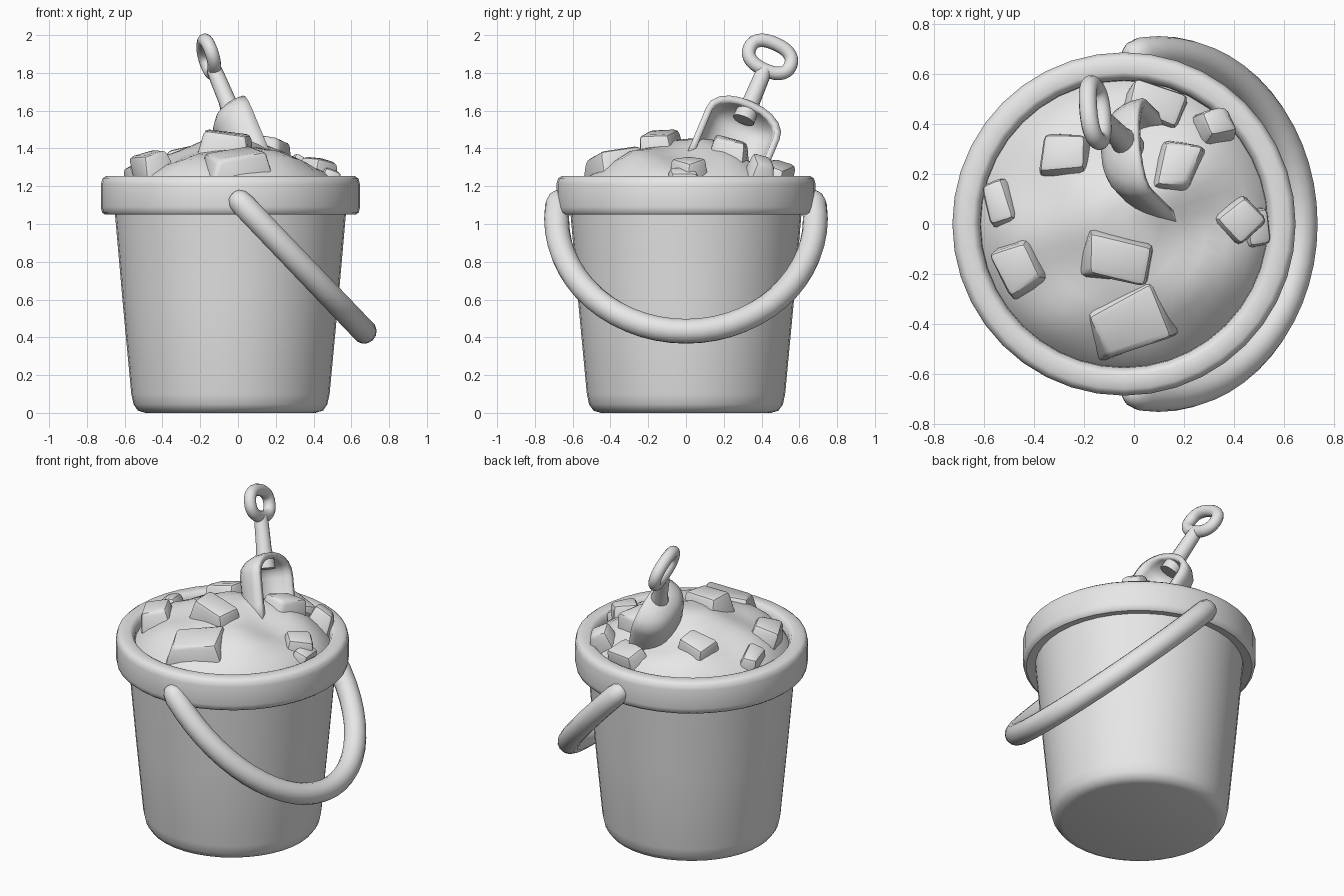
import bpy, bmesh, math, random
from mathutils import Vector, Matrix

if "Cube" in bpy.data.objects:
    bpy.data.objects.remove(bpy.data.objects["Cube"])

random.seed(4)
CX = -0.04  # bucket axis

grey = bpy.data.materials.new("plain_grey")
grey.diffuse_color = (0.8, 0.8, 0.8, 1)
grey.use_nodes = True
grey.node_tree.nodes["Principled BSDF"].inputs["Base Color"].default_value = grey.diffuse_color


def finish(name, bm, angle=40):
    bmesh.ops.remove_doubles(bm, verts=bm.verts, dist=1e-5)
    bmesh.ops.recalc_face_normals(bm, faces=bm.faces)
    me = bpy.data.meshes.new(name)
    bm.to_mesh(me)
    bm.free()
    ob = bpy.data.objects.new(name, me)
    bpy.context.collection.objects.link(ob)
    me.materials.append(grey)
    bpy.ops.object.select_all(action='DESELECT')
    ob.select_set(True)
    bpy.context.view_layer.objects.active = ob
    bpy.ops.object.shade_smooth_by_angle(angle=math.radians(angle))
    return ob


def skin(bm, rows, wrap_u=True, wrap_v=False):
    """Quads between successive rows of points."""
    vs = [[bm.verts.new(p) for p in r] for r in rows]
    n, m = len(vs), len(vs[0])
    for i in range(n if wrap_v else n - 1):
        for j in range(m if wrap_u else m - 1):
            a, b = vs[i], vs[(i + 1) % n]
            k = (j + 1) % m
            bm.faces.new((a[j], a[k], b[k], b[j]))
    return vs


def lathe(profile, seg=40):
    return [[(CX + r * math.cos(math.tau * j / seg), r * math.sin(math.tau * j / seg), z)
             for j in range(seg)] for r, z in profile]


def tube(name, path, radii, normal, closed=False, seg=14):
    """Round tube along a planar path with the given plane normal."""
    bm = bmesh.new()
    rows, n = [], len(path)
    for i, p in enumerate(path):
        a = path[(i - 1) % n] if closed or i else p
        b = path[(i + 1) % n] if closed or i < n - 1 else p
        side = (b - a).normalized().cross(normal).normalized()
        rows.append([p + radii[i] * (side * math.cos(t) + normal * math.sin(t))
                     for t in (math.tau * j / seg for j in range(seg))])
    vs = skin(bm, rows, True, closed)
    if not closed:
        bm.faces.new(vs[0])
        bm.faces.new(vs[-1])
    return finish(name, bm, 60)


# Bucket body with thick rim
bm = bmesh.new()
outer = [(0.45, 0.0), (0.49, 0.012), (0.513, 0.045), (0.525, 0.1), (0.57, 0.58), (0.612, 1.06),
         (0.665, 1.05), (0.68, 1.062), (0.686, 1.09), (0.686, 1.21), (0.678, 1.24),
         (0.66, 1.253), (0.605, 1.255), (0.59, 1.248), (0.575, 1.22), (0.565, 1.1)]
vs = skin(bm, lathe(outer))
bm.faces.new(vs[0])
bm.faces.new(vs[-1])
finish("bucket", bm)

# Sand mound
bm = bmesh.new()
mound = [(0.575, 1.19), (0.55, 1.225), (0.5, 1.27), (0.42, 1.32), (0.33, 1.365),
         (0.24, 1.4), (0.15, 1.425), (0.07, 1.44), (0.0, 1.445)]
rows = lathe(mound)
for row, (r, z) in zip(rows, mound):
    for j, (x, y, z0) in enumerate(row):
        k = min(1, (0.575 - r) * 6) * min(1, r * 6)
        row[j] = (x, y, z0 + k * 0.02 * (math.sin(11 * x + 2) * math.cos(9 * y) + math.sin(14 * y - 5 * x)))
skin(bm, rows)
finish("sand_mound", bm, 50)


# Lumps in the sand: x, y, width x, width y, top z, turn
lumps = [(-0.27, 0.27, 0.21, 0.19, 1.42, -5), (-0.53, 0.08, 0.14, 0.22, 1.33, 15),
         (-0.45, -0.17, 0.20, 0.26, 1.39, 25), (-0.07, -0.14, 0.30, 0.22, 1.50, -8),
         (-0.01, -0.37, 0.36, 0.27, 1.41, 20), (0.17, 0.22, 0.19, 0.25, 1.47, -15),
         (0.32, 0.38, 0.17, 0.15, 1.37, 15), (0.42, 0.01, 0.18, 0.18, 1.355, 40),
         (0.48, -0.02, 0.13, 0.18, 1.30, 10), (0.08, 0.47, 0.26, 0.18, 1.34, -20)]
for i, (x, y, wx, wy, top, turn) in enumerate(lumps):
    bm = bmesh.new()
    bmesh.ops.create_cube(bm, size=1)
    for v in bm.verts:
        s = 0.72 if v.co.z > 0 else 1.0
        v.co.x *= s
        v.co.y *= s
        v.co += Vector(random.uniform(-0.1, 0.1) for _ in range(3))
    h = 0.19
    bmesh.ops.scale(bm, vec=(wx, wy, h), verts=bm.verts)
    bmesh.ops.bevel(bm, geom=bm.edges[:], offset=0.024, segments=2, affect='EDGES', profile=0.5)
    out = Vector((x - CX, y, 0))
    lean = Matrix.Rotation(math.radians(35) * out.length, 4, Vector((-out.y, out.x, 0)).normalized())
    bm.transform(lean @ Matrix.Rotation(math.radians(turn), 4, 'Z'))
    peak = max(v.co.z for v in bm.verts)
    bm.transform(Matrix.Translation((x, y, top - peak)))
    finish(f"sand_lump_{i + 1}", bm, 35)

# Carrying handle, hanging diagonally to the right
start = Vector((0.015, 0, 1.115))
down = Vector((0.655, 0, -0.685)).normalized()
length = 0.945
path = [start + down * s + Vector((0, y, 0)) for s, y in ((-0.055, 0.655), (-0.045, 0.66), (-0.02, 0.67), (0.02, 0.68))]
radii = [0.025, 0.045, 0.06, 0.066]
N = 28
for i in range(N + 1):
    a = math.pi * i / N
    path.append(start + down * (0.12 + (length - 0.12) * math.sin(a)) + Vector((0, 0.685 * math.cos(a), 0)))
    radii.append(0.066)
path += [Vector((p.x, -p.y, p.z)) for p in path[3::-1]]
radii += radii[3::-1]
tube("carrying_handle", path, radii, Vector((0, 1, 0)).cross(down).normalized())

# Shovel axes: S along the shaft, W across, NV out of the scoop opening
S = Vector((-0.36, 0.36, 0.86)).normalized()
W = Vector((-0.05, 0.91, -0.40))
W = (W - S * W.dot(S)).normalized()
NV = W.cross(S)
grip = Vector((-0.155, 0.445, 1.885))

# Shovel grip ring
ring = []
for i in range(28):
    a = math.tau * i / 28
    c, s = math.cos(a), math.sin(a)
    ring.append(grip + W * 0.118 * math.copysign(abs(c) ** 0.85, c) + S * 0.08 * math.copysign(abs(s) ** 0.85, s))
tube("shovel_grip", ring, [0.036] * 28, NV, True)

# Shovel shaft
base = grip - S * 0.33
tube("shovel_shaft", [base + S * d for d in (-0.06, 0.0, 0.06, 0.2, 0.25)],
     [0.06, 0.056, 0.046, 0.043, 0.04], NV)

# Shovel scoop: half shell with rounded shoulder, open towards NV
bm = bmesh.new()
rows = []
for t in (0.0, 0.006, 0.02, 0.045, 0.08, 0.12, 0.2, 0.3, 0.4):
    k = math.sqrt(max(0, 1 - (1 - min(1, t / 0.12)) ** 2.4))
    row = []
    for j in range(17):
        a = math.pi * j / 16
        c = math.cos(a)
        row.append(base - S * (t - 0.015) + W * 0.195 * k * math.copysign(abs(c) ** 0.8, c)
                   + NV * (0.065 - 0.18 * k * math.sin(a) ** 0.8))
    rows.append(row)
skin(bm, rows, False)
scoop = finish("shovel_scoop", bm, 60)
mod = scoop.modifiers.new("thickness", 'SOLIDIFY')
mod.thickness = 0.035
mod.offset = 0
